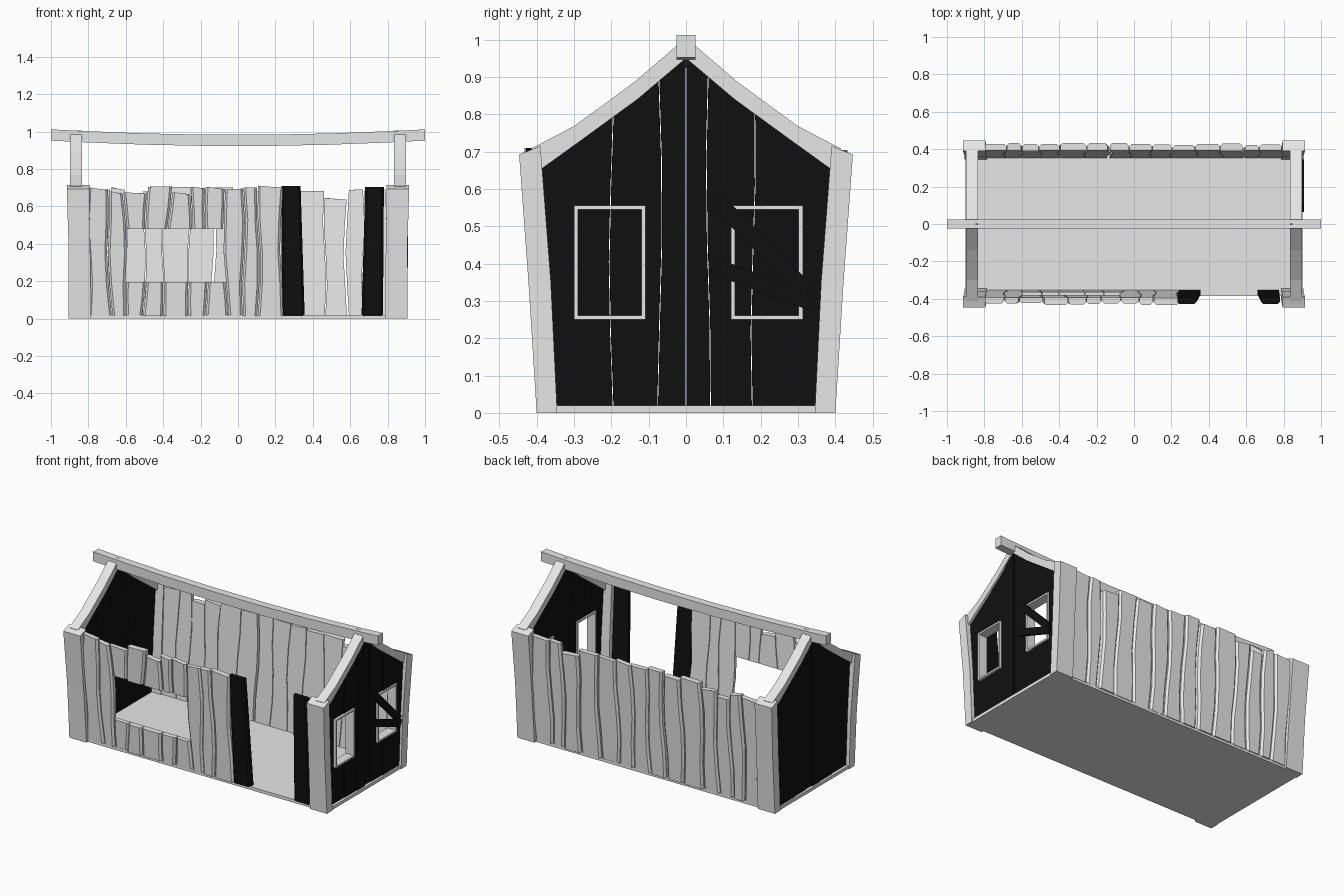
import bpy, bmesh, math, random
from mathutils import Vector

random.seed(4)
if "Cube" in bpy.data.objects:
    bpy.data.objects.remove(bpy.data.objects["Cube"])


def material(name, value):
    m = bpy.data.materials.new(name)
    m.use_nodes = True
    color = (value, value, value, 1)
    m.diffuse_color = color
    m.node_tree.nodes["Principled BSDF"].inputs["Base Color"].default_value = color
    return m


GREY = material("pale_grey_wood", 0.8)
BLACK = material("black_wood", 0.005)


def loft(name, solids, mat):
    """Each solid is a list of rings; rings are bridged and capped."""
    bm = bmesh.new()
    for rings in solids:
        loops = [[bm.verts.new(p) for p in ring] for ring in rings]
        n = len(loops[0])
        for a, b in zip(loops, loops[1:]):
            for i in range(n):
                j = (i + 1) % n
                bm.faces.new((a[i], a[j], b[j], b[i]))
        bm.faces.new(loops[0])
        bm.faces.new(loops[-1])
    bmesh.ops.recalc_face_normals(bm, faces=bm.faces)
    mesh = bpy.data.meshes.new(name)
    bm.to_mesh(mesh)
    bm.free()
    mesh.materials.append(mat)
    ob = bpy.data.objects.new(name, mesh)
    bpy.context.collection.objects.link(ob)
    return ob


def box(x0, x1, y0, y1, z0, z1):
    return [[(x0, y0, z), (x1, y0, z), (x1, y1, z), (x0, y1, z)] for z in (z0, z1)]


def wall_plank(side, left, right, z0, z1, push=0.0, tilt=0.0):
    """Chamfered board that leans outward; left and right give x at height z."""
    rings, c = [], 0.012
    rows = 4 if z1 - z0 > 0.4 else 2
    for k in range(rows + 1):
        z = z0 + (z1 - z0) * k / rows
        a, b = left(z), right(z)
        inner = 0.352 + 0.06 * z
        outer = 0.388 + 0.057 * z + push
        end = tilt if k == rows else 0
        rings.append([(a, side * inner, z), (a, side * (outer - c), z),
                      (a + c, side * outer, z), (b - c, side * outer, z + end),
                      (b, side * (outer - c), z + end), (b, side * inner, z + end)])
    return rings


def edge(bottom, top, phase, offset):
    return lambda z: (bottom + (top - bottom) * z / 0.7 + offset
                      + 0.009 * math.sin(9 * z + phase))


def straight(bottom, top):
    return lambda z: bottom + (top - bottom) * z / 0.7


# Floor and sagging ridge beam
loft("floor", [box(-0.9, 0.9, -0.385, 0.385, 0, 0.02)], GREY)
ridge = []
for x in (-1, -0.85, -0.5, -0.2, 0.2, 0.5, 0.85, 1):
    zc = 0.953 + 0.029 * x * x
    ridge.append([(x, -0.025, zc - 0.03), (x, 0.025, zc - 0.03),
                  (x, 0.025, zc + 0.03), (x, -0.025, zc + 0.03)])
loft("ridge_beam", [ridge], GREY)

# Front wall boards, split above and below the wide window
bottoms = [-0.80, -0.68, -0.59, -0.51, -0.41, -0.26, -0.17, -0.06, 0.03, 0.11, 0.235]
tops = [-0.80, -0.70, -0.61, -0.48, -0.36, -0.25, -0.17, -0.08, 0.03, 0.11, 0.235]
heights = [0.70, 0.68, 0.675, 0.705, 0.675, 0.705, 0.705, 0.69, 0.70, 0.71]
boards = []
for i, h in enumerate(heights):
    left = edge(bottoms[i], tops[i], 2 * i, 0.002)
    right = edge(bottoms[i + 1], tops[i + 1], 2 * i + 2, -0.002)
    push = random.uniform(-0.006, 0.006)
    tilt = random.uniform(-0.014, 0.006)
    if 2 <= i <= 6:
        boards.append(wall_plank(-1, left, right, 0.015, 0.195, push))
        boards.append(wall_plank(-1, left, right, 0.48, h, push, tilt))
    else:
        boards.append(wall_plank(-1, left, right, 0.015, h, push, tilt))
loft("front_wall_boards", boards, GREY)

# Black door posts
loft("door_post_left", [wall_plank(-1, straight(0.66, 0.68), straight(0.775, 0.78),
                                   0.015, 0.705)], BLACK)
loft("door_post_right", [wall_plank(-1, straight(0.235, 0.232), straight(0.357, 0.335),
                                    0.015, 0.71)], BLACK)

# Back wall boards with uneven tops and a few open slits
cuts = [-0.8, -0.69, -0.6, -0.5, -0.4, -0.26, -0.135, -0.02, 0.09, 0.2,
        0.335, 0.465, 0.575, 0.67, 0.8]
slits = {6: 0.01, 12: 0.007}
boards = []
for i in range(len(cuts) - 1):
    left = edge(cuts[i], cuts[i], 1.7 * i, 0.002 + slits.get(i, 0))
    right = edge(cuts[i + 1], cuts[i + 1], 1.7 * i + 1.7, -0.002)
    h = {2: 0.65, 11: 0.645}.get(i, random.uniform(0.675, 0.705))
    boards.append(wall_plank(1, left, right, 0.015, h, random.uniform(-0.006, 0.006),
                             random.uniform(-0.015, 0.015)))
loft("back_wall_boards", boards, GREY)

# Corner posts: broad leaning boards with sloped tops
posts = []
for sx in (-1, 1):
    for sy in (-1, 1):
        rings = []
        for x0, x1, inner, outer, zi, zo in ((0.785, 0.905, 0.345, 0.4, 0, 0),
                                             (0.79, 0.905, 0.362, 0.422, 0.35, 0.35),
                                             (0.795, 0.915, 0.39, 0.447, 0.715, 0.692)):
            rings.append([(sx * x0, sy * inner, zi), (sx * x1, sy * inner, zi),
                          (sx * x1, sy * outer, zo), (sx * x0, sy * outer, zo)])
        posts.append(rings)
loft("corner_posts", posts, GREY)

# Bowed rafters on both gables
rafter_outer = [(0.415, 0.708), (0.3, 0.768), (0.14, 0.885), (0, 1.005)]
rafter_inner = [(0.385, 0.655), (0.27, 0.738), (0.13, 0.84), (0, 0.95)]
rafters = []
for sx in (-1, 1):
    for sy in (-1, 1):
        rafters.append([[(sx * 0.835, sy * o[0], o[1]), (sx * 0.897, sy * o[0], o[1]),
                         (sx * 0.897, sy * n[0], n[1]), (sx * 0.835, sy * n[0], n[1])]
                        for o, n in zip(rafter_outer, rafter_inner)])
loft("gable_rafters", rafters, GREY)


# Black gable boards whose tops follow the rafters
def roof_z(y):
    y = abs(y)
    for a, b in zip(rafter_inner, rafter_inner[1:]):
        if y >= b[0]:
            return b[1] + (a[1] - b[1]) * (y - b[0]) / (a[0] - b[0]) + 0.006
    return 0.95


def gable(name, sx):
    lines = [-0.355, -0.2, -0.07, 0, 0.06, 0.18, 0.355]
    solids = []
    for i, (a, b) in enumerate(zip(lines, lines[1:])):
        outer = 0.882 + 0.004 * (i % 3)
        rings = []
        for k in range(5):
            t = k / 4
            ring = []
            for x, y, gap in ((0.85, a, 0.001), (outer, a, 0.001),
                              (outer, b, -0.001), (0.85, b, -0.001)):
                bend = 0.006 * math.sin(5 * t + 20 * y) if 0.01 < abs(y) < 0.3 else 0
                yy = y * (1 + 0.11 * t) if abs(y) > 0.3 else y + bend
                ring.append((sx * x, yy + gap, 0.02 + t * (roof_z(yy) - 0.02)))
            rings.append(ring)
        solids.append(rings)
    return loft(name, solids, BLACK)


gable("gable_wall_right", -1)
wall = gable("gable_wall_left", 1)

# Two windows cut through the left gable, each with a thin frame
windows = [(-0.3, -0.108), (0.12, 0.313)]
z0, z1, w = 0.25, 0.556, 0.011
frames = []
for y0, y1 in windows:
    cutter = loft("window_cutter", [box(0.7, 1, y0 + 0.004, y1 - 0.004,
                                        z0 + 0.004, z1 - 0.004)], BLACK)
    mod = wall.modifiers.new("window_hole", "BOOLEAN")
    mod.operation, mod.solver, mod.object = "DIFFERENCE", "EXACT", cutter
    bpy.context.view_layer.objects.active = wall
    bpy.ops.object.modifier_apply(modifier=mod.name)
    bpy.data.objects.remove(cutter)
    frames += [box(0.84, 0.899, y0, y1, z0, z0 + w), box(0.84, 0.899, y0, y1, z1 - w, z1),
               box(0.84, 0.899, y0, y0 + w, z0 + w, z1 - w),
               box(0.84, 0.899, y1 - w, y1, z0 + w, z1 - w)]
loft("window_frames", frames, GREY)

# Boards nailed across the rear window
planks = []
for start, end in (((0.08, 0.57), (0.325, 0.325)), ((0.072, 0.395), (0.338, 0.295))):
    a, b = Vector((0, *start)), Vector((0, *end))
    d = (b - a).normalized()
    side = Vector((0, -d.z, d.y)) * 0.022
    planks.append([[(x, *(p + s * side).yz) for x, s in
                    ((0.897, -1), (0.91, -1), (0.91, 1), (0.897, 1))] for p in (a, b)])
loft("window_boards", planks, BLACK)
